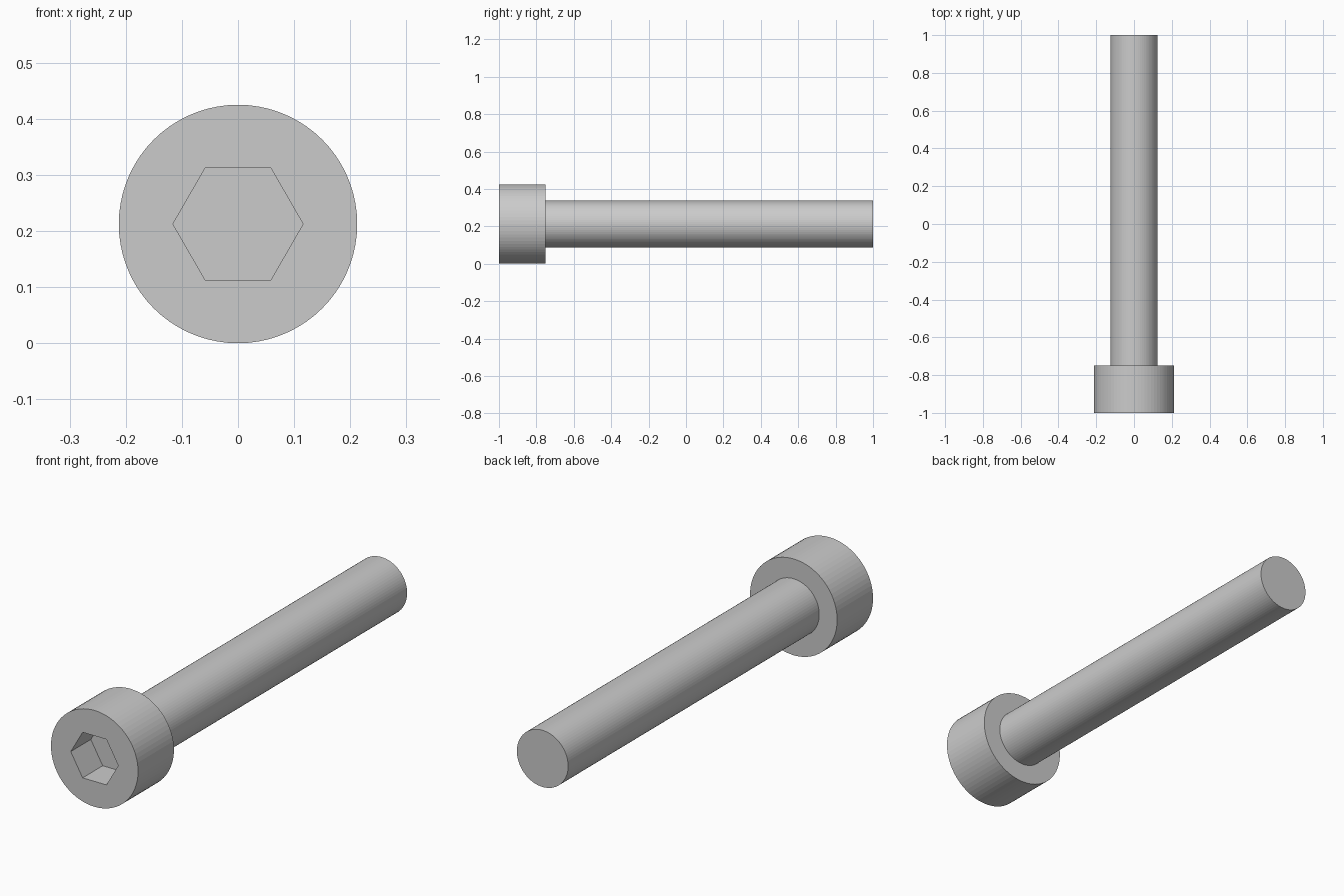
import bpy, bmesh
from math import pi, cos, sin

if "Cube" in bpy.data.objects:
    bpy.data.objects.remove(bpy.data.objects["Cube"])

CENTRE_Z = 0.2125
SIDES = 72


def prism_stack(name, rings, sides):
    """Closed solid along y from (y, radius) rings."""
    bm = bmesh.new()
    loops = [[bm.verts.new((r * cos(2 * pi * i / sides), y,
                            CENTRE_Z + r * sin(2 * pi * i / sides)))
              for i in range(sides)] for y, r in rings]
    for a, b in zip(loops, loops[1:]):
        for i in range(sides):
            j = (i + 1) % sides
            bm.faces.new((a[i], a[j], b[j], b[i]))
    bm.faces.new(loops[0])
    bm.faces.new(loops[-1])
    bmesh.ops.recalc_face_normals(bm, faces=bm.faces)
    mesh = bpy.data.meshes.new(name)
    bm.to_mesh(mesh)
    bm.free()
    obj = bpy.data.objects.new(name, mesh)
    bpy.context.collection.objects.link(obj)
    return obj


# Cylindrical head and plain shank in one solid
bolt = prism_stack("socket_head_bolt",
                   [(-1, 0.2125), (-0.75, 0.2125), (-0.75, 0.125), (1, 0.125)], SIDES)

# Hexagonal key socket in the head
cutter = prism_stack("hex_socket_cutter", [(-1.1, 0.116), (-0.86, 0.116)], 6)
cutter.hide_render = True
cutter.display_type = 'WIRE'
cut = bolt.modifiers.new("hex_socket", 'BOOLEAN')
cut.operation = 'DIFFERENCE'
cut.solver = 'EXACT'
cut.object = cutter

# Apply the cut and discard the helper
bpy.context.view_layer.objects.active = bolt
bolt.select_set(True)
bpy.ops.object.modifier_apply(modifier=cut.name)
bpy.data.objects.remove(cutter)
